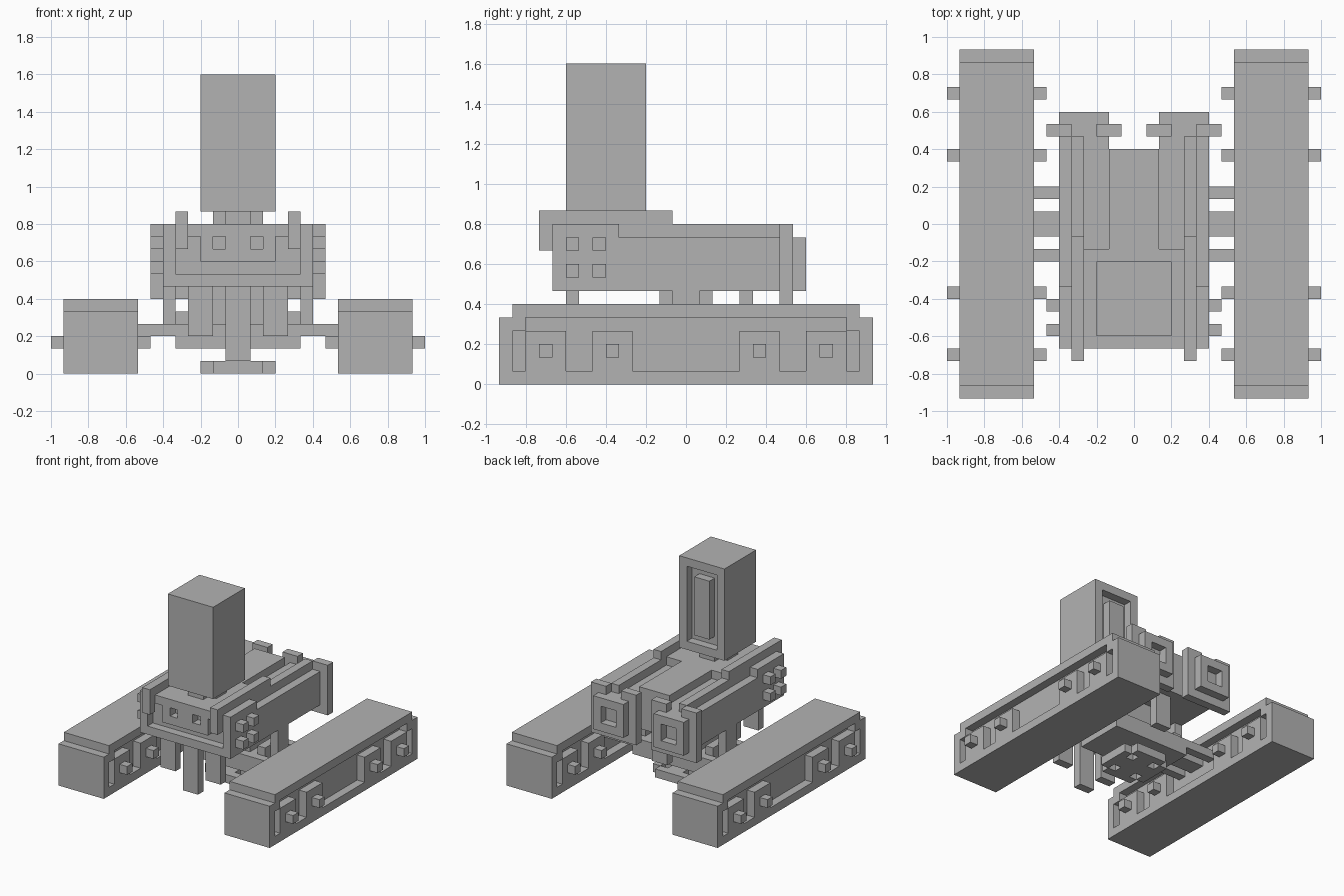
import bpy, bmesh
from mathutils import Matrix, Vector

cube = bpy.data.objects.get("Cube")
if cube:
    bpy.data.objects.remove(cube, do_unlink=True)

U = 1 / 15  # one block of the grid

grey = bpy.data.materials.new("plain grey")
grey.use_nodes = True
grey.diffuse_color = (0.45, 0.45, 0.45, 1)
grey.node_tree.nodes["Principled BSDF"].inputs["Base Color"].default_value = (0.45, 0.45, 0.45, 1)


def part(name, boxes, mirror=False):
    """One object made of boxes given as x, y and z ranges in blocks."""
    bm = bmesh.new()
    for xs, ys, zs in boxes:
        lo, hi = Vector((xs[0], ys[0], zs[0])), Vector((xs[1], ys[1], zs[1]))
        size = (hi - lo) * U
        mat = Matrix.Translation((lo + hi) * U / 2) @ Matrix.Diagonal((*size, 1))
        bmesh.ops.create_cube(bm, size=1, matrix=mat)
    mesh = bpy.data.meshes.new(name)
    bm.to_mesh(mesh)
    bm.free()
    mesh.materials.append(grey)
    obj = bpy.data.objects.new(name, mesh)
    bpy.context.collection.objects.link(obj)
    if mirror:
        mod = obj.modifiers.new("mirror", 'MIRROR')
        mod.use_mirror_merge = False
    return obj


# Tracks: a core with framed, recessed sides
track = [((9, 13), (-14, 14), (0, 5)), ((8, 14), (-13, 13), (5, 6))]
hubs = []
for xs, hub_xs in (((8, 9), (7, 8)), ((13, 14), (14, 15))):
    track.append((xs, (-14, 14), (0, 1)))
    for s in (-1, 1):
        def span(a, b):
            return tuple(sorted((s * a, s * b)))
        track += [(xs, span(13, 14), (1, 5)), (xs, span(12, 13), (4, 5)),
                  (xs, span(9, 12), (1, 4)), (xs, span(4, 7), (1, 4))]
        hubs += [(hub_xs, span(10, 11), (2, 3)), (hub_xs, span(5, 6), (2, 3))]
part("tracks", track, True)
part("wheel_hubs", hubs, True)

# Chassis, axles and the pierced foot plate
part("axles", [((4, 9), ys, (3, 4)) for ys in ((-3, -2), (-1, 1), (2, 3))], True)
part("chassis", [((-5, 5), (-3, 3), (2, 4)), ((-3, 3), (-2, 2), (4, 7)),
                 ((-1, 1), (-1, 1), (0, 2))])
part("chassis_struts", [((5, 6), (-1, 1), (4, 7)), ((4, 5), (-2, 2), (4, 5))], True)
part("foot_plate", [((-1, 1), (-3, 3), (0, 1)), ((-3, 3), (-1, 1), (0, 1)),
                    ((-2, 2), (2, 3), (0, 1)), ((-2, 2), (-3, -2), (0, 1)),
                    ((-3, -2), (-2, 2), (0, 1)), ((2, 3), (-2, 2), (0, 1))])

# Legs hanging under the body
part("middle_legs", [((-1, 1), (-9, -8), (1, 7)), ((-1, 1), (4, 5), (3, 7))])
part("front_legs", [((2, 4), (-9, -8), (3, 7))], True)

# Body with raised deck
part("body", [((-5, 5), (-9, 6), (7, 11)), ((-4, 4), (-9, -2), (11, 12)),
              ((-2, 2), (-2, 6), (11, 12))])
part("side_panels", [((5, 6), (-10, -5), (7, 12)), ((5, 6), (-5, 7), (7, 11))], True)
part("rails", [((4, 5), (-11, -10), (10, 13)), ((4, 5), (-10, -1), (11, 13)),
               ((4, 5), (-1, 7), (11, 12))], True)
part("side_studs", [((6, 7), (y, y + 1), (z, z + 1)) for y in (-9, -7) for z in (8, 10)], True)

# Face plate with two eye holes above a slot
part("face", [((-5, 5), (-10, -9), (7, 8)), ((-3, 3), (-10, -9), (9, 10)),
              ((-4, 4), (-10, -9), (11, 12)), ((-1, 1), (-10, -9), (10, 11))])
part("face_sides", [((2, 3), (-10, -9), (10, 11))], True)

# Rear thrusters: collar, square nozzle rim and recessed centre
part("thrusters", [((2, 6), (5, 8), (7, 11))], True)
part("thruster_collars", [((1, 7), (7, 8), (6, 11)), ((1, 3), (7, 8), (11, 12)),
                          ((5, 7), (7, 8), (11, 12))], True)
part("nozzle_rims", [((2, 6), (8, 9), (7, 8)), ((2, 6), (8, 9), (10, 11)),
                     ((2, 3), (8, 9), (8, 10)), ((5, 6), (8, 9), (8, 10))], True)

# Neck and tall head with a framed bar at the back
part("neck", [((-2, 2), (-7, -5), (12, 13)), ((-1, 1), (-8, -4), (12, 13))])
part("head", [((-3, 3), (-9, -4), (13, 24)), ((-3, -2), (-4, -3), (13, 24)),
              ((2, 3), (-4, -3), (13, 24)), ((-2, 2), (-4, -3), (13, 14)),
              ((-2, 2), (-4, -3), (23, 24))])
part("head_bar", [((-1, 1), (-4, -3), (15, 22))])
